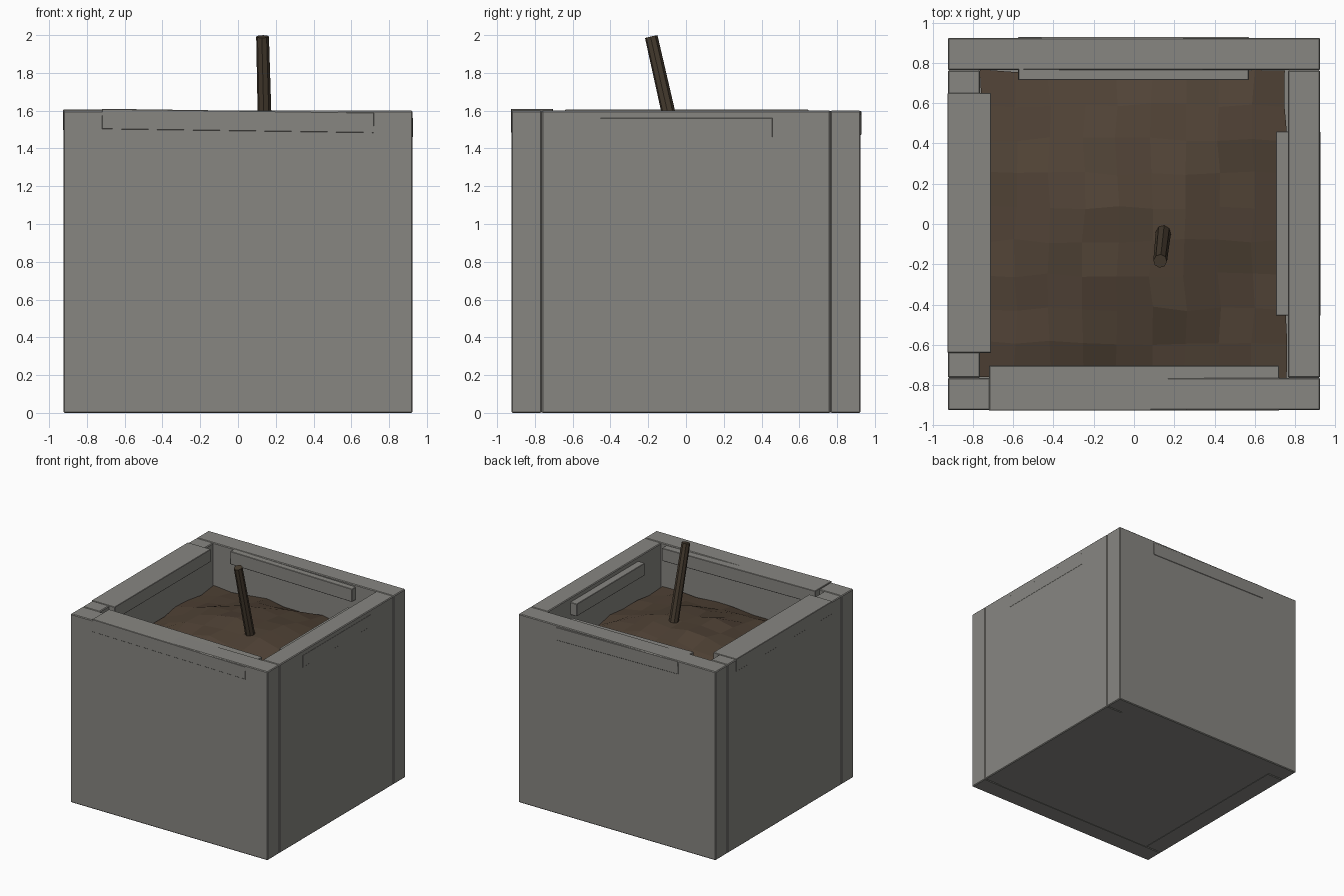
import bpy, bmesh, math, random
from mathutils import Vector, Matrix

if "Cube" in bpy.data.objects:
    bpy.data.objects.remove(bpy.data.objects["Cube"])

random.seed(4)


def material(name, rgb):
    m = bpy.data.materials.new(name)
    m.diffuse_color = (*rgb, 1)
    m.use_nodes = True
    m.node_tree.nodes["Principled BSDF"].inputs["Base Color"].default_value = m.diffuse_color
    return m


CONCRETE = material("concrete grey", (0.245, 0.24, 0.222))
SOIL = material("soil brown", (0.082, 0.056, 0.037))
WOOD = material("dark wood", (0.062, 0.045, 0.029))


def finish(name, bm, mat):
    me = bpy.data.meshes.new(name)
    bm.to_mesh(me)
    bm.free()
    me.materials.append(mat)
    ob = bpy.data.objects.new(name, me)
    bpy.context.collection.objects.link(ob)
    return ob


def box(name, centre, size, mat, bevel=0.0, tilt=0.0):
    """Bevelled box, tilted about the y axis by tilt degrees."""
    bm = bmesh.new()
    bmesh.ops.create_cube(bm, size=1)
    bmesh.ops.scale(bm, vec=size, verts=bm.verts)
    if bevel:
        bmesh.ops.bevel(bm, geom=bm.edges[:], offset=bevel, segments=1, affect='EDGES')
    ob = finish(name, bm, mat)
    ob.location = centre
    ob.rotation_euler.y = math.radians(tilt)
    return ob


# Walls: front and back run full width, the sides fit between them
H = 1.6
for name, s in (("front", -1), ("back", 1)):
    box(name + "_wall", (0, s * 0.845, H / 2), (1.85, 0.16, H), CONCRETE, 0.006)
for name, s in (("left", -1), ("right", 1)):
    box(name + "_wall", (s * 0.845, 0, H / 2), (0.16, 1.528, H), CONCRETE, 0.006)

# Base block inside the walls, under the soil
box("base_block", (0, 0, 0.576), (1.54, 1.54, 1.148), CONCRETE)

# Rim bars set through each wall near the top
box("front_rim_bar", (0, -0.8155, 1.546), (1.44, 0.223, 0.108), CONCRETE, 0.003, 0.8)
box("back_rim_bar", (-0.003, 0.8215, 1.535), (1.145, 0.213, 0.11), CONCRETE, 0.003, 0.8)
box("left_rim_bar", (-0.8185, 0.005, 1.551), (0.217, 1.29, 0.108), CONCRETE, 0.003)
box("right_rim_bar", (0.8155, 0.002, 1.51), (0.221, 0.915, 0.105), CONCRETE, 0.003)

# Soil: faceted mound on a loose 9 x 9 grid
bm = bmesh.new()
bmesh.ops.create_grid(bm, x_segments=9, y_segments=9, size=0.758)
for v in bm.verts:
    x, y = v.co.x, v.co.y
    mound = max(0, math.cos(math.pi * x / 1.6)) * max(0, math.cos(math.pi * (y - 0.03) / 1.6))
    v.co.z = 1.225 + 0.17 * mound + random.uniform(-0.018, 0.018)
    v.co.x += random.uniform(-0.012, 0.012)
    v.co.y += random.uniform(-0.012, 0.012)
finish("soil", bm, SOIL)

# Leaning wooden stake
low, high = Vector((0.15, -0.005, 1.2)), Vector((0.13, -0.184, 1.992))
axis = high - low
bm = bmesh.new()
bmesh.ops.create_cone(bm, cap_ends=True, segments=8, radius1=0.039, radius2=0.034,
                      depth=axis.length)
stake = finish("stake", bm, WOOD)
stake.location = (low + high) / 2
stake.rotation_euler = axis.to_track_quat('Z', 'Y').to_euler()
